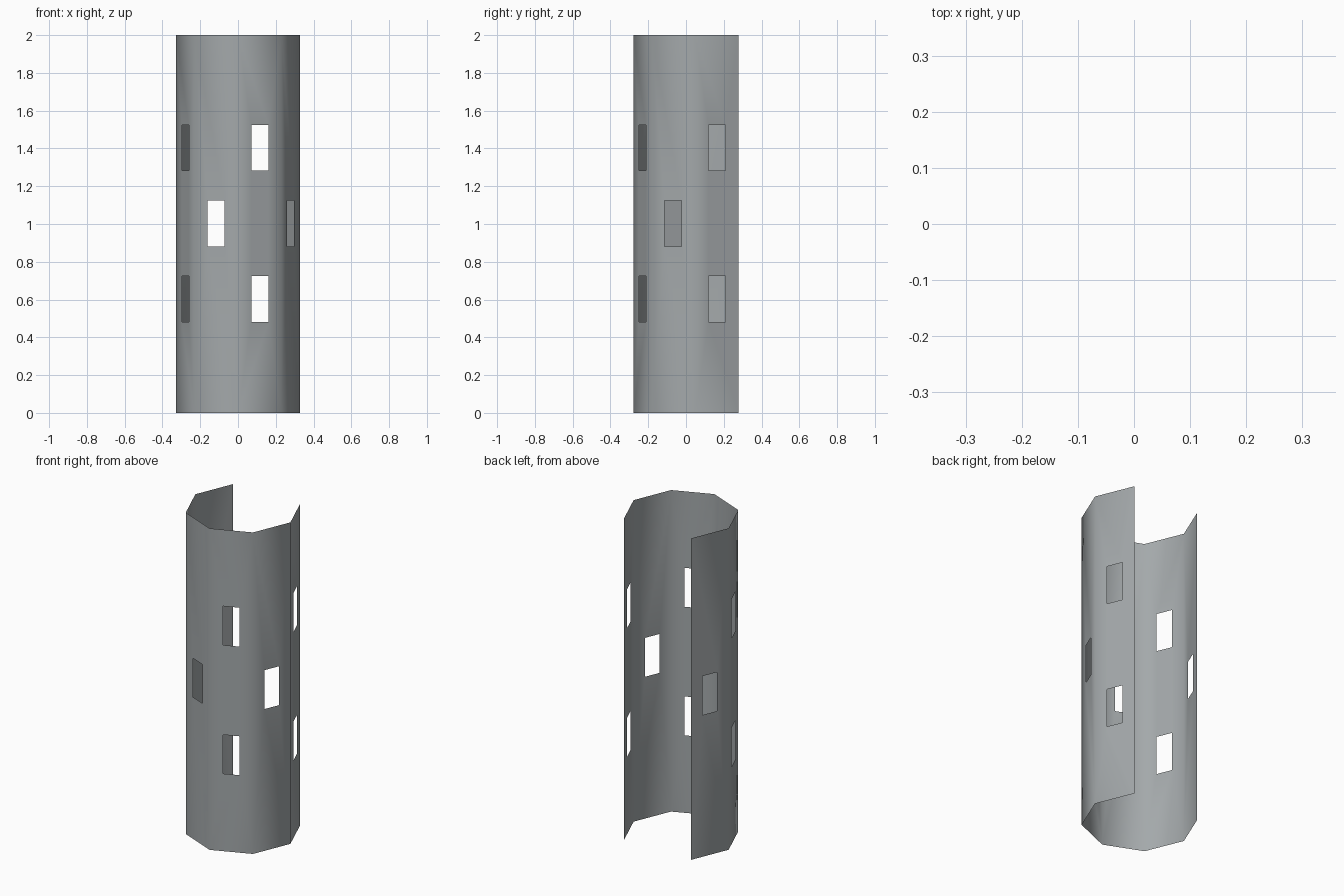
import bpy, bmesh, math
from mathutils import Vector

if "Cube" in bpy.data.objects:
    bpy.data.objects.remove(bpy.data.objects["Cube"])

R = 0.327                                  # octagon radius
HEIGHT = 2.0
OFFSET_Y = (R - R * math.sin(math.pi / 4)) / 2   # recentres the open octagon on y
HOLE_HALF_Z = 0.121
HOLE_U = (0.305, 0.695)                    # hole span across a panel

metal = bpy.data.materials.new("grey metal")
metal.diffuse_color = (0.37, 0.395, 0.405, 1)
metal.use_nodes = True
metal.node_tree.nodes["Principled BSDF"].inputs["Base Color"].default_value = metal.diffuse_color

bm = bmesh.new()

# Seven corners of an octagon, back-left round the front to back-right
corners = [Vector((R * math.cos(a), R * math.sin(a) + OFFSET_Y, 0))
           for a in (math.radians(135 + 45 * i) for i in range(7))]
columns = [(bm.verts.new(c), bm.verts.new(c + Vector((0, 0, HEIGHT)))) for c in corners]


def edge(a, b):
    return bm.edges.get((a, b)) or bm.edges.new((a, b))


def loop(verts):
    return [edge(v, verts[(i + 1) % len(verts)]) for i, v in enumerate(verts)]


# Six flat panels with staggered rectangular holes
for i in range(6):
    p, q = corners[i], corners[i + 1]
    (b0, t0), (b1, t1) = columns[i], columns[i + 1]
    edges = loop([b0, b1, t1, t0])
    for zc in ((1.003,) if i % 2 == 0 else (0.603, 1.403)):
        lo, hi = zc - HOLE_HALF_Z, zc + HOLE_HALF_Z
        rect = [(HOLE_U[0], lo), (HOLE_U[1], lo), (HOLE_U[1], hi), (HOLE_U[0], hi)]
        edges += loop([bm.verts.new(p.lerp(q, u) + Vector((0, 0, z))) for u, z in rect])
    outward = (q - p).cross(Vector((0, 0, 1))).normalized()
    made = bmesh.ops.triangle_fill(bm, edges=edges, use_beauty=True, normal=outward)
    for f in made["geom"]:
        if isinstance(f, bmesh.types.BMFace):
            f.normal_update()
            if f.normal.dot(outward) < 0:
                f.normal_flip()
            f.smooth = True

bm.normal_update()
mesh = bpy.data.meshes.new("perforated_shell")
bm.to_mesh(mesh)
bm.free()
mesh.materials.append(metal)
shell = bpy.data.objects.new("perforated_shell", mesh)
bpy.context.collection.objects.link(shell)
